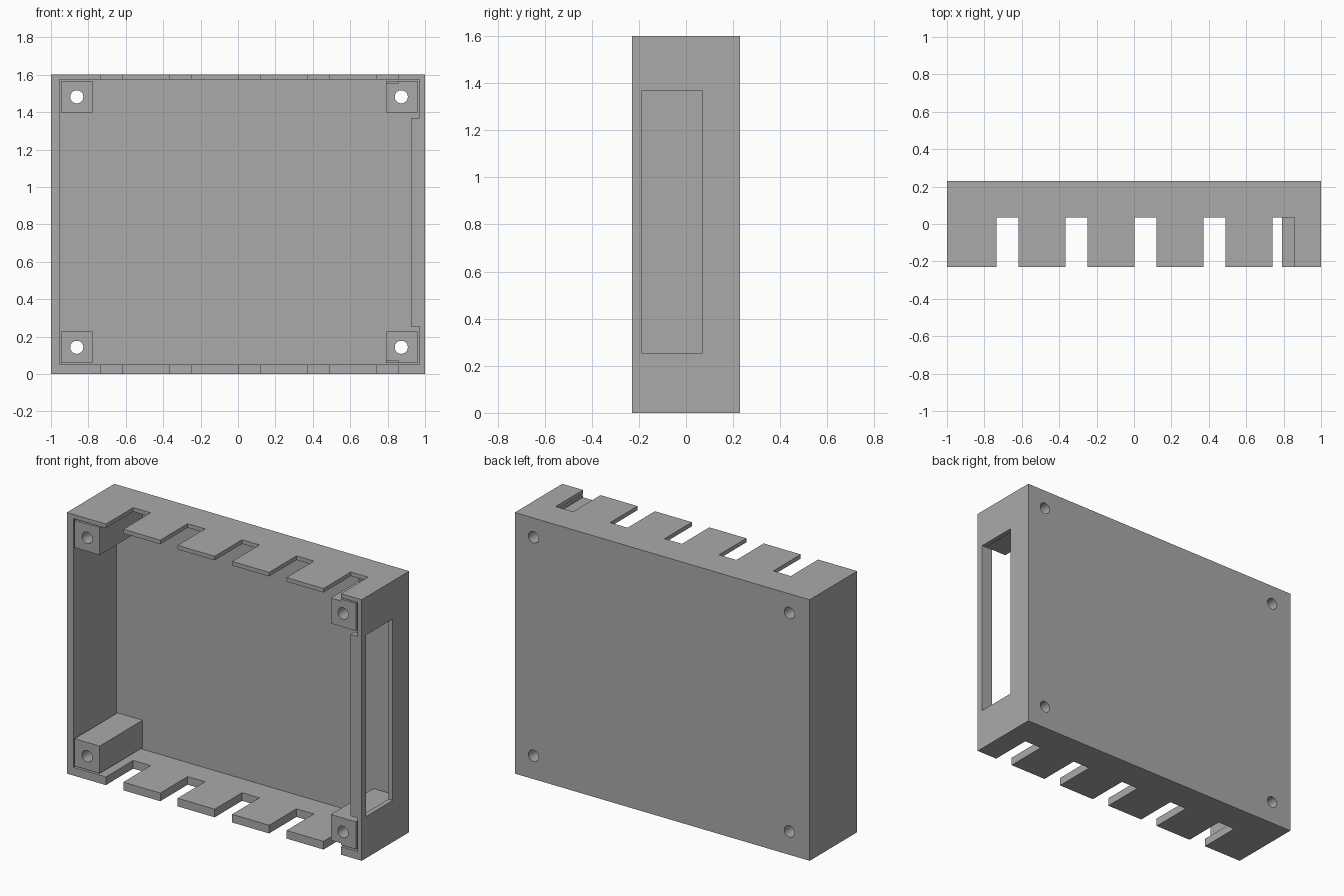
import bpy
import bmesh
from math import radians
from mathutils import Matrix, Vector

default = bpy.data.objects.get("Cube")
if default:
    bpy.data.objects.remove(default, do_unlink=True)

grey = bpy.data.materials.new("grey plastic")
grey.use_nodes = True
colour = (0.4, 0.4, 0.4, 1)
grey.diffuse_color = colour
grey.node_tree.nodes["Principled BSDF"].inputs["Base Color"].default_value = colour

FRONT, BACK, HEIGHT = -0.23, 0.23, 1.6
FLOOR = 0.185  # inner face of the back wall


def add_box(bm, low, high):
    low, high = Vector(low), Vector(high)
    matrix = Matrix.Translation((low + high) / 2) @ Matrix.Diagonal((*(high - low), 1))
    bmesh.ops.create_cube(bm, size=1, matrix=matrix)


def finish(name, bm):
    mesh = bpy.data.meshes.new(name)
    bm.to_mesh(mesh)
    bm.free()
    mesh.materials.append(grey)
    obj = bpy.data.objects.new(name, mesh)
    bpy.context.scene.collection.objects.link(obj)
    return obj


def boxes(name, *bounds):
    bm = bmesh.new()
    for low, high in bounds:
        add_box(bm, low, high)
    return finish(name, bm)


def cut(obj, cutters):
    for cutter in cutters:
        mod = obj.modifiers.new("cut", "BOOLEAN")
        mod.operation, mod.solver, mod.object = "DIFFERENCE", "EXACT", cutter
        bpy.context.view_layer.objects.active = obj
        bpy.ops.object.modifier_apply(modifier=mod.name)


# Cutters: cavity, side window, edge slots and screw holes
cavity = boxes("cavity_cutter", ((-0.955, -0.4, 0.05), (0.97, FLOOR, 1.575)))
window = boxes("window_cutter", ((0.9, -0.19, 0.255), (1.1, 0.07, 1.368)))
slot_bounds = []
for i in range(5):
    x = -0.735 + 0.369 * i
    for bottom, top in ((-0.1, 0.07), (1.555, 1.7)):
        slot_bounds.append(((x, -0.4, bottom), (x + 0.118, 0.035, top)))
slots = boxes("slot_cutter", *slot_bounds)

bm = bmesh.new()
for x in (-0.862, 0.873):
    for z in (0.143, 1.482):
        matrix = Matrix.Translation((x, 0, z)) @ Matrix.Rotation(radians(90), 4, "X")
        bmesh.ops.create_cone(bm, cap_ends=True, segments=32, radius1=0.035,
                              radius2=0.035, depth=1, matrix=matrix)
holes = finish("hole_cutter", bm)

# Open-fronted case
case = boxes("case", ((-1, FRONT, 0), (1, BACK, HEIGHT)))
cut(case, (cavity, window, slots, holes))

# Corner screw posts
posts = []
for side, x in (("right", -0.947), ("left", 0.79)):
    for level, z in (("lower", 0.06), ("upper", 1.399)):
        post = boxes(f"{level}_{side}_post", ((x, FRONT, z), (x + 0.17, FLOOR, z + 0.168)))
        cut(post, (slots, holes))
        posts.append(post)

# Raised lip along the front edge of the window
boxes("window_lip", ((0.925, FRONT, 0.255), (0.97, -0.19, 1.368)))

for cutter in (cavity, window, slots, holes):
    bpy.data.objects.remove(cutter, do_unlink=True)

# Round the hole walls while keeping box edges crisp
bpy.ops.object.select_all(action="DESELECT")
for obj in (case, *posts):
    obj.select_set(True)
bpy.context.view_layer.objects.active = case
bpy.ops.object.shade_smooth_by_angle(angle=radians(30))
